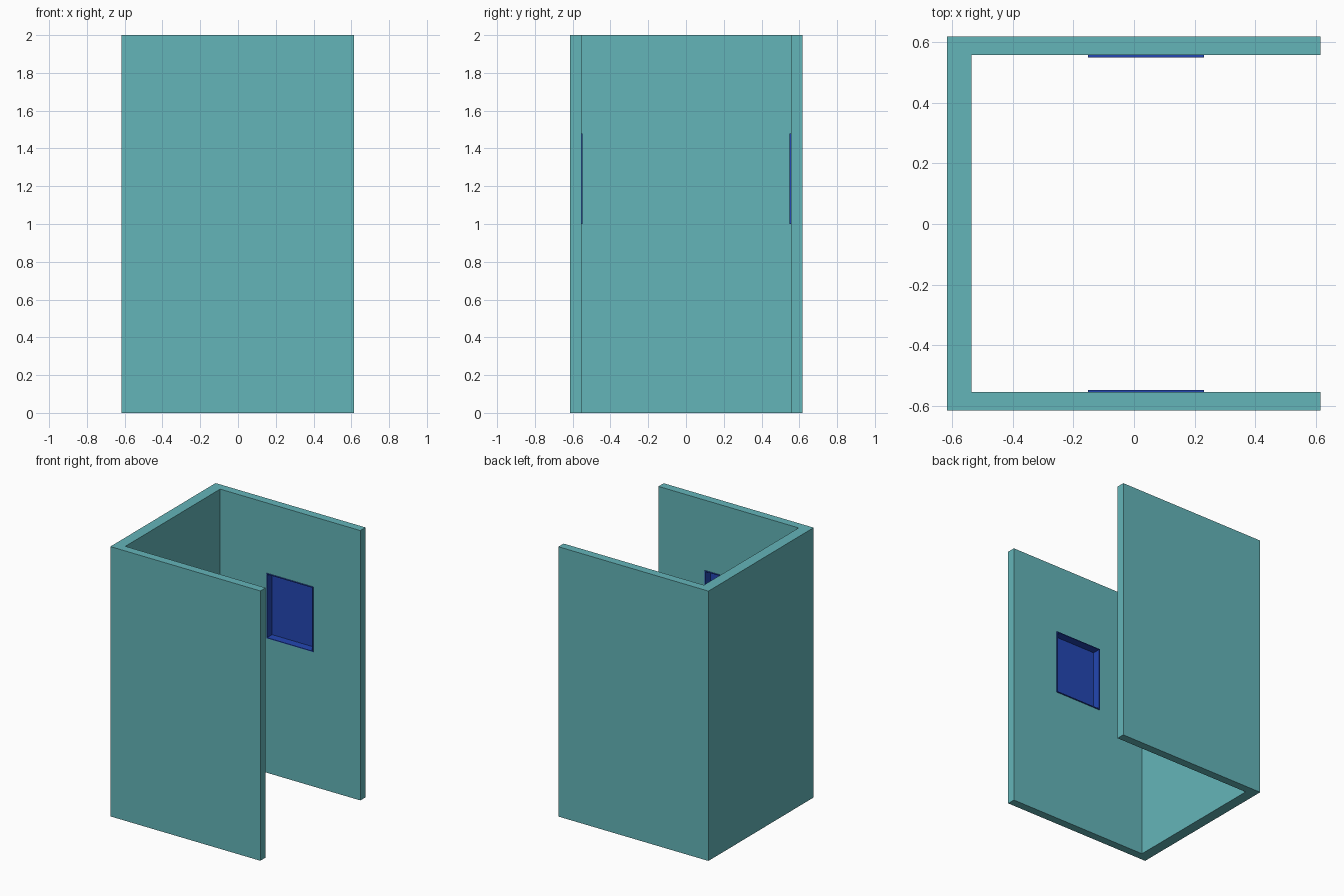
import bpy, bmesh

if "Cube" in bpy.data.objects:
    bpy.data.objects.remove(bpy.data.objects["Cube"])


def material(name, rgb):
    m = bpy.data.materials.new(name)
    m.diffuse_color = (*rgb, 1)
    m.use_nodes = True
    m.node_tree.nodes["Principled BSDF"].inputs["Base Color"].default_value = m.diffuse_color
    return m


teal = material("teal", (0.127, 0.462, 0.485))
blue = material("blue", (0.017, 0.062, 0.45))


def add_object(name, bm, mat):
    bmesh.ops.recalc_face_normals(bm, faces=bm.faces)
    mesh = bpy.data.meshes.new(name)
    bm.to_mesh(mesh)
    bm.free()
    mesh.materials.append(mat)
    ob = bpy.data.objects.new(name, mesh)
    bpy.context.collection.objects.link(ob)
    return ob


def box(lo, hi):
    bm = bmesh.new()
    bmesh.ops.create_cube(bm, size=1)
    for v in bm.verts:
        for i in range(3):
            v.co[i] = hi[i] if v.co[i] > 0 else lo[i]
    return bm


# U-shaped walls, open on the right side
x0, x1, y0, y1 = -0.616, 0.614, -0.615, 0.617
in_x, in_y0, in_y1 = -0.536, -0.554, 0.556
profile = [(x0, y0), (x1, y0), (x1, in_y0), (in_x, in_y0),
           (in_x, in_y1), (x1, in_y1), (x1, y1), (x0, y1)]
bm = bmesh.new()
base = bm.faces.new([bm.verts.new((x, y, 0)) for x, y in profile])
top = bmesh.ops.extrude_face_region(bm, geom=[base], use_keep_orig=True)["geom"]
bmesh.ops.translate(bm, vec=(0, 0, 2),
                    verts=[g for g in top if isinstance(g, bmesh.types.BMVert)])
walls = add_object("walls", bm, teal)

# Recessed panels facing each other across the opening
wx0, wx1, wz0, wz1 = -0.152, 0.230, 1.0, 1.48
rim, lip, recess = 0.008, 0.007, 0.055
for name, face_y, out in (("front", in_y0, -1), ("back", in_y1, 1)):
    ya, yb = sorted((face_y - out * lip, face_y + out * recess))
    bm = box((wx0, ya, wz0), (wx1, yb, wz1))
    # hollow the side that faces the interior
    face = min(bm.faces, key=lambda f: f.calc_center_median().y * out)
    bmesh.ops.recalc_face_normals(bm, faces=bm.faces)
    bmesh.ops.inset_region(bm, faces=[face], thickness=rim)
    inner = bmesh.ops.extrude_discrete_faces(bm, faces=[face])["faces"][0]
    bmesh.ops.translate(bm, verts=inner.verts,
                        vec=(0, out * (lip + recess - 0.003), 0))
    add_object(name + "_window_tray", bm, blue)

    # pocket in the wall that receives the tray
    cutter = add_object(name + "_pocket_cutter",
                        box((wx0 + 0.002, ya - 0.001, wz0 + 0.002),
                            (wx1 - 0.002, yb - 0.001, wz1 - 0.002)), teal)
    cutter.hide_render = True
    cutter.hide_viewport = True
    mod = walls.modifiers.new(name + "_pocket", 'BOOLEAN')
    mod.operation = 'DIFFERENCE'
    mod.solver = 'EXACT'
    mod.object = cutter
